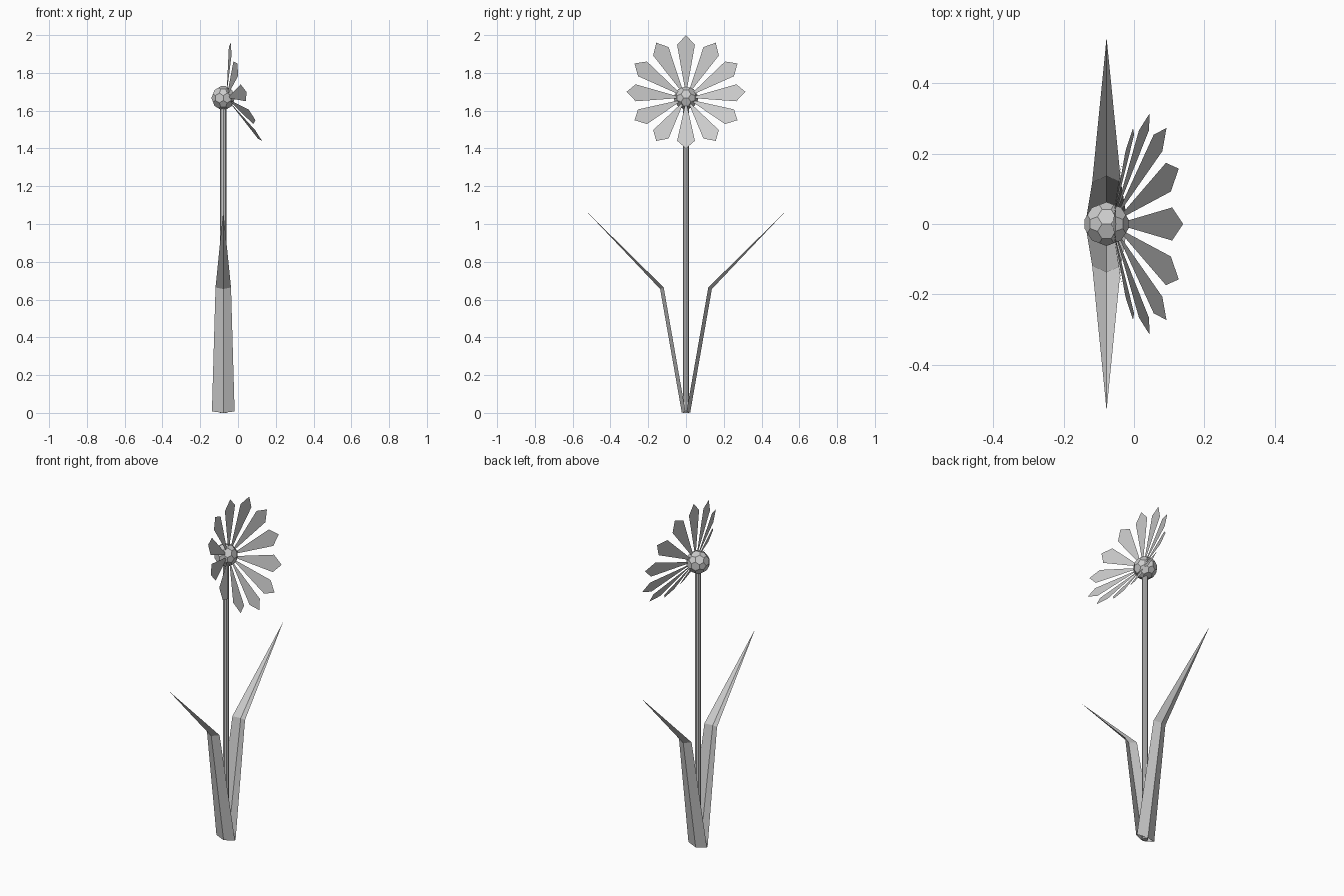
import bpy, bmesh, math
from mathutils import Matrix, Vector

cube = bpy.data.objects.get("Cube")
if cube:
    bpy.data.objects.remove(cube, do_unlink=True)

STEM_X = -0.078

grey = bpy.data.materials.new("light_grey")
grey.use_nodes = True
grey.diffuse_color = (0.6, 0.6, 0.6, 1)
grey.node_tree.nodes["Principled BSDF"].inputs["Base Color"].default_value = (0.6, 0.6, 0.6, 1)


def finish(bm, name):
    mesh = bpy.data.meshes.new(name)
    bm.to_mesh(mesh)
    bm.free()
    mesh.materials.append(grey)
    obj = bpy.data.objects.new(name, mesh)
    bpy.context.collection.objects.link(obj)
    return obj


# Stem: slim eight-sided rod
bm = bmesh.new()
bmesh.ops.create_cone(bm, cap_ends=True, segments=8, radius1=0.016, radius2=0.016,
                      depth=1.63, matrix=Matrix.Translation((STEM_X, 0, 0.815)))
finish(bm, "stem")

# Flower centre: icosahedron with its corners cut into pentagons
bm = bmesh.new()
bmesh.ops.create_icosphere(bm, subdivisions=1, radius=0.0735)
bmesh.ops.bevel(bm, geom=bm.verts[:], offset=33.3, offset_type='PERCENT',
                segments=1, affect='VERTICES', clamp_overlap=False)
bmesh.ops.transform(bm, verts=bm.verts[:], matrix=Matrix.Translation((STEM_X, 0, 1.667))
                    @ Matrix.Rotation(math.radians(-31.7), 4, 'Y'))
finish(bm, "flower_centre")

# Petals: twelve flat blades on a shallow cone, tilted upward
PETALS = 12
axis = Vector((0.953, 0, 0.302))
up = Vector((-0.302, 0, 0.953))
side = Vector((0, 1, 0))
apex = Vector((-0.062, 0, 1.666))
outline = [(0.12, -0.004), (0.845, -0.047), (1, 0), (0.845, 0.047), (0.12, 0.004)]
bm = bmesh.new()
for i in range(PETALS):
    a = math.tau * i / PETALS
    radial = up * math.cos(a) + side * math.sin(a)
    across = side * math.cos(a) - up * math.sin(a)
    reach = axis * 0.112 + radial * 0.315
    face = bm.faces.new([bm.verts.new(apex + reach * t + across * w) for t, w in outline])
    face.normal_update()
    if face.normal.dot(axis) < 0:
        face.normal_flip()
finish(bm, "petals")

# Leaves: folded blades, bent outward and ending in a point
# each section: half width, edge (y, z), rib (y, z)
sections = [(0.06, (0.003, 0.008), (0.022, 0.0)),
            (0.041, (0.118, 0.664), (0.137, 0.656))]
tip_y, tip_z = 0.53, 1.07


def leaf(name, s):
    bm = bmesh.new()
    rows = []
    for w, edge, rib in sections:
        rows.append([bm.verts.new((STEM_X - w, s * edge[0], edge[1])),
                     bm.verts.new((STEM_X, s * rib[0], rib[1])),
                     bm.verts.new((STEM_X + w, s * edge[0], edge[1]))])
    tip = bm.verts.new((STEM_X, s * tip_y, tip_z))
    low, high = rows
    for k in range(2):
        bm.faces.new((low[k], low[k + 1], high[k + 1], high[k]))
        bm.faces.new((high[k], high[k + 1], tip))
    if s > 0:
        bmesh.ops.reverse_faces(bm, faces=bm.faces[:])
    finish(bm, name)


leaf("back_leaf", 1)
leaf("front_leaf", -1)
